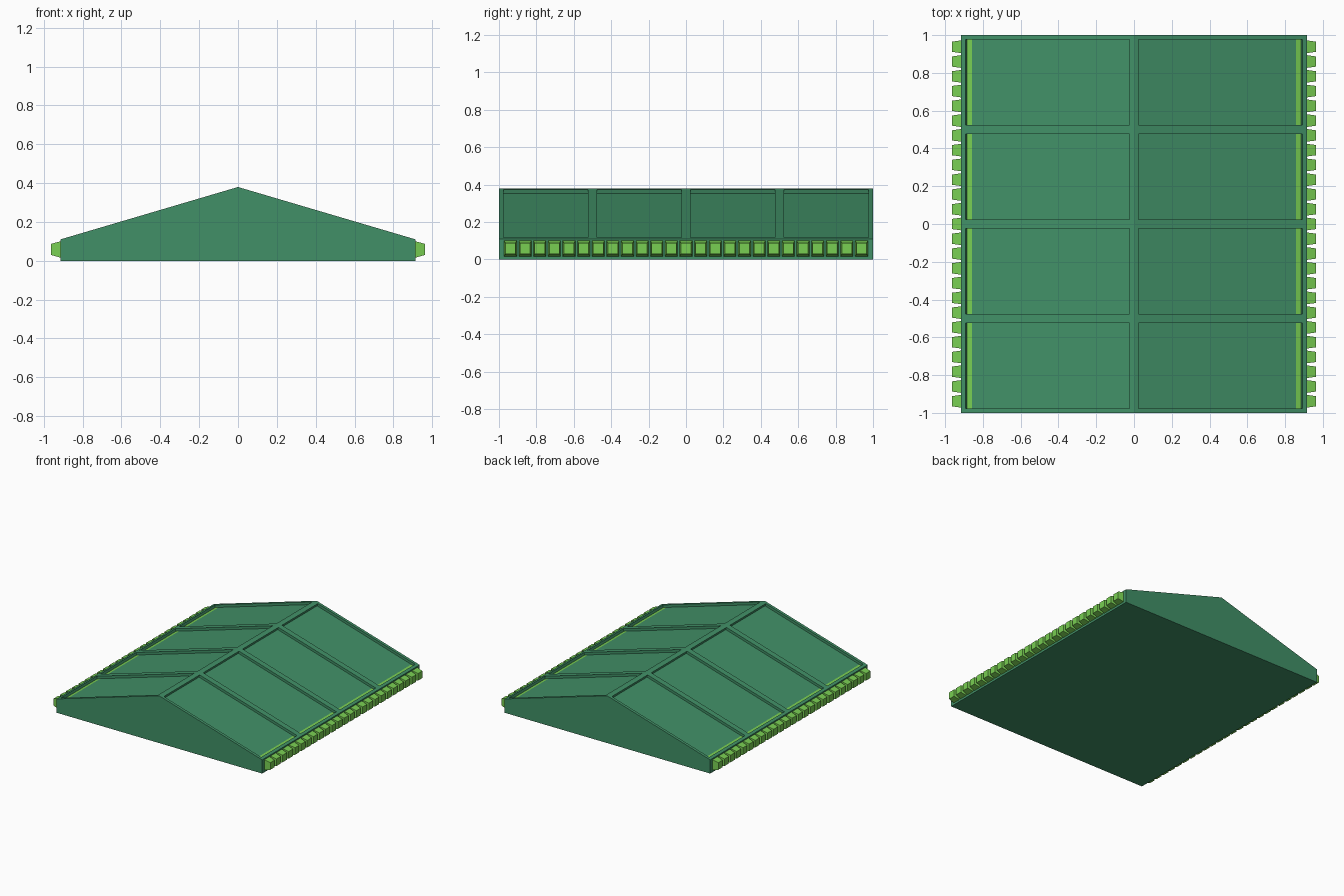
import bpy, bmesh, math
from mathutils import Vector

if "Cube" in bpy.data.objects:
    bpy.data.objects.remove(bpy.data.objects["Cube"])

W, EAVE, RIDGE, DEPTH = 0.915, 0.11, 0.38, 0.02


def material(name, rgb):
    m = bpy.data.materials.new(name)
    m.diffuse_color = (*rgb, 1)
    m.use_nodes = True
    m.node_tree.nodes["Principled BSDF"].inputs["Base Color"].default_value = m.diffuse_color
    return m


GREEN = material("deep green", (0.053, 0.28, 0.135))
LIME = material("lime green", (0.19, 0.62, 0.085))


def finish(bm, name, mats):
    bmesh.ops.remove_doubles(bm, verts=bm.verts, dist=1e-5)
    bmesh.ops.recalc_face_normals(bm, faces=bm.faces)
    me = bpy.data.meshes.new(name)
    bm.to_mesh(me)
    bm.free()
    for m in mats:
        me.materials.append(m)
    ob = bpy.data.objects.new(name, me)
    bpy.context.collection.objects.link(ob)
    return ob


def face(bm, pts, mat=0):
    f = bm.faces.new([bm.verts.new(p) for p in pts])
    f.material_index = mat


# Roof body: pitched slab with recessed panels
us = [0, 0.025, 0.891, W]
ys = [-1]
for c in (-0.75, -0.25, 0.25, 0.75):
    ys += [c - 0.227, c + 0.227]
ys.append(1)
slope = (RIDGE - EAVE) / W
norm = Vector((slope, 0, 1)).normalized()

bm = bmesh.new()
for s in (-1, 1):
    def P(u, y, d=0):
        v = Vector((u, y, RIDGE - slope * u)) - norm * d
        return (s * v.x, v.y, v.z)

    for j in range(len(ys) - 1):
        a, b = ys[j], ys[j + 1]
        # eave wall and underside
        face(bm, [(s * W, a, 0), (s * W, b, 0), P(W, b), P(W, a)])
        face(bm, [(0, a, 0), (s * W, a, 0), (s * W, b, 0), (0, b, 0)])
        for i in range(3):
            u, v = us[i], us[i + 1]
            if i == 1 and j % 2 == 1:
                m = 0.863  # lime strip at the foot of each panel
                loop = [(u, a), (m, a), (v, a), (v, b), (m, b), (u, b)]
                face(bm, [P(u, a, DEPTH), P(m, a, DEPTH), P(m, b, DEPTH), P(u, b, DEPTH)])
                face(bm, [P(m, a, DEPTH), P(v, a, DEPTH), P(v, b, DEPTH), P(m, b, DEPTH)], 1)
                corners = [(u, a), (v, a), (v, b), (u, b)]
                for k in range(4):
                    p, q = corners[k], corners[(k + 1) % 4]
                    pts = [P(*p), P(*q), P(*q, DEPTH), P(*p, DEPTH)]
                    if k % 2 == 0:
                        pts.insert(3, P(m, p[1], DEPTH))
                    face(bm, pts)
            else:
                face(bm, [P(u, a), P(v, a), P(v, b), P(u, b)])
    # gable ends
    for y in (-1, 1):
        face(bm, [(0, y, 0), (s * W, y, 0)] + [P(u, y) for u in reversed(us)])
finish(bm, "roof_body", [GREEN, LIME])

# Tapered teeth along both eaves
for s, side in ((-1, "left"), (1, "right")):
    bm = bmesh.new()
    for n in range(25):
        y = (n - 12) * 0.0782

        def ring(x, hy, z0, z1):
            return [(s * x, y - hy, z0), (s * x, y + hy, z0), (s * x, y + hy, z1), (s * x, y - hy, z1)]
        base = ring(W - 0.003, 0.034, 0.016, 0.101)
        tip = ring(0.963, 0.027, 0.03, 0.087)
        face(bm, base)
        face(bm, tip)
        for k in range(4):
            l = (k + 1) % 4
            face(bm, [base[k], base[l], tip[l], tip[k]])
    finish(bm, "eave_teeth_" + side, [LIME])
